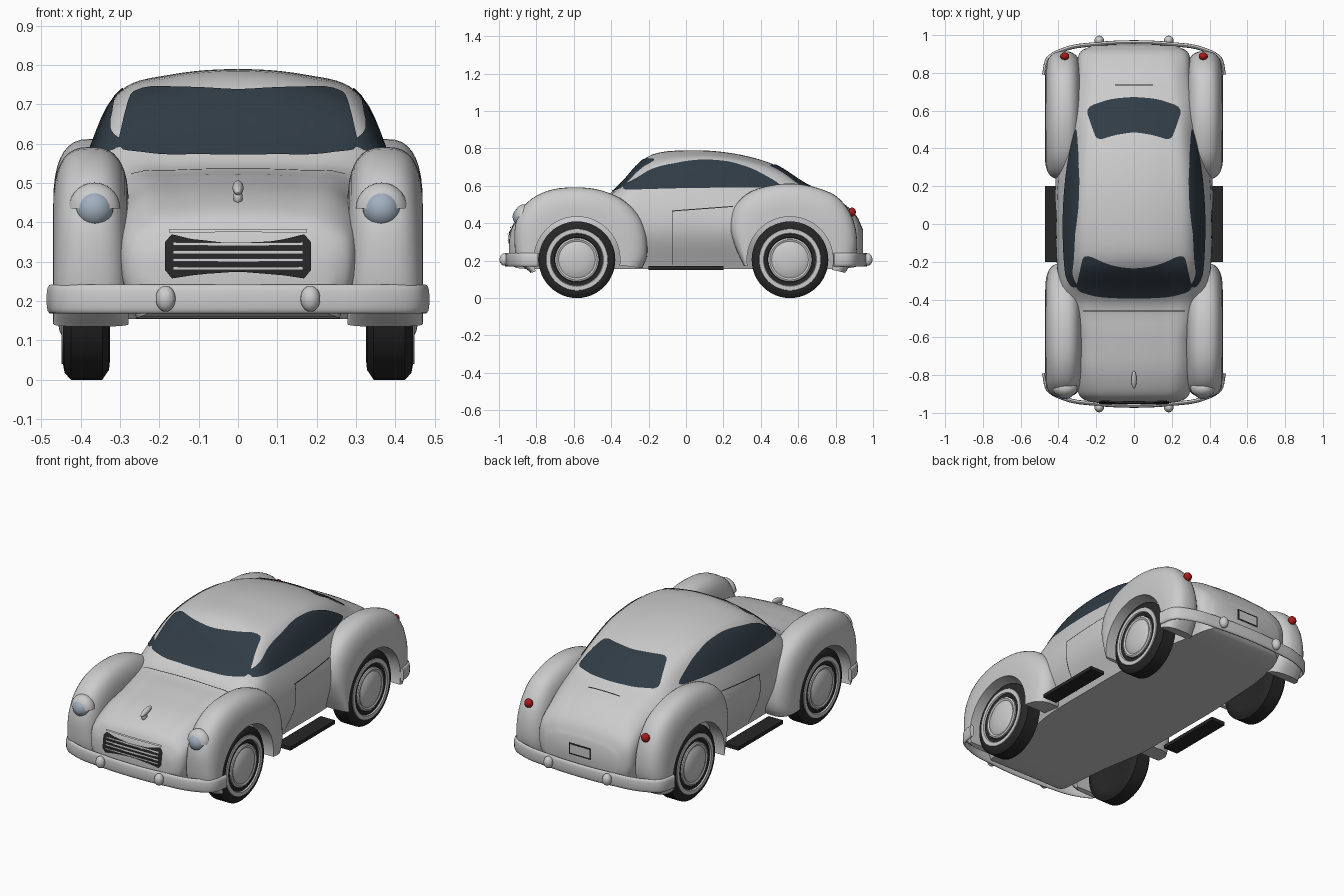
import bpy, bmesh, math
from mathutils import Vector, Matrix
from mathutils.bvhtree import BVHTree

if "Cube" in bpy.data.objects:
    bpy.data.objects.remove(bpy.data.objects["Cube"])


def material(name, r, g, b):
    m = bpy.data.materials.new(name)
    m.diffuse_color = (r, g, b, 1)
    m.use_nodes = True
    m.node_tree.nodes["Principled BSDF"].inputs["Base Color"].default_value = m.diffuse_color
    return m


GLASS = material("dark_glass", .03, .045, .06)
RUBBER = material("rubber", .02, .02, .02)
LENS = material("lens", .36, .43, .52)
RED = material("red_lens", .4, .01, .01)


def finish(name, bm, mat=None, mirror=False):
    me = bpy.data.meshes.new(name)
    bm.to_mesh(me)
    bm.free()
    ob = bpy.data.objects.new(name, me)
    bpy.context.collection.objects.link(ob)
    if mat:
        me.materials.append(mat)
    if mirror:
        ob.modifiers.new("Mirror", 'MIRROR').use_axis[0] = True
    return ob


def spline(pts, n):
    """Chord-length Catmull-Rom through points of any dimension."""
    P = [Vector(p) for p in pts]
    d = [(b - a).length for a, b in zip(P, P[1:])]
    s = [(b - a) / l for a, b, l in zip(P, P[1:], d)]
    T = [s[0]] + [(s[i-1] * d[i] + s[i] * d[i-1]) / (d[i-1] + d[i]) for i in range(1, len(s))] + [s[-1]]
    out = []
    for i, l in enumerate(d):
        for k in range(n):
            t = k / n
            out.append(P[i] * (2*t**3 - 3*t**2 + 1) + T[i] * l * (t**3 - 2*t**2 + t)
                       + P[i+1] * (3*t**2 - 2*t**3) + T[i+1] * l * (t**3 - t**2))
    return out + [P[-1]]


def loft(name, rings, mat=None, mirror=False, caps=True):
    bm = bmesh.new()
    V = [[bm.verts.new(p) for p in r] for r in rings]
    n = len(V[0])
    for a, b in zip(V, V[1:]):
        for i in range(n):
            j = (i + 1) % n
            bm.faces.new((a[i], a[j], b[j], b[i]))
    if caps:
        bm.faces.new(V[0])
        bm.faces.new(V[-1])
    bmesh.ops.recalc_face_normals(bm, faces=bm.faces)
    return finish(name, bm, mat, mirror)


def ball(name, loc, size, mat=None, mirror=False, tilt=0, cut=False):
    bm = bmesh.new()
    bmesh.ops.create_uvsphere(bm, u_segments=24, v_segments=14, radius=1)
    if cut:
        bmesh.ops.bisect_plane(bm, geom=bm.verts[:] + bm.edges[:] + bm.faces[:],
                               plane_co=(0, 0, 0), plane_no=(0, 0, -1), clear_outer=True)
    M = Matrix.Translation(loc) @ Matrix.Rotation(tilt, 4, 'X') @ Matrix.Diagonal((*size, 1))
    bmesh.ops.transform(bm, matrix=M, verts=bm.verts)
    return finish(name, bm, mat, mirror)


# Body shell: y, bottom z, bottom w, mid w, belt w, belt z, roof edge w, roof edge z, top z
sections = [
    (-.947, .21, .14, .19, .18, .28, .14, .29, .30),
    (-.935, .18, .20, .25, .24, .32, .18, .355, .37),
    (-.90, .16, .25, .29, .28, .36, .22, .405, .425),
    (-.80, .155, .26, .30, .30, .40, .24, .455, .475),
    (-.60, .155, .28, .32, .31, .44, .25, .50, .517),
    (-.42, .155, .31, .37, .34, .50, .28, .535, .55),
    (-.36, .155, .32, .385, .355, .535, .305, .57, .60),
    (-.18, .155, .33, .41, .37, .58, .29, .715, .768),
    (.03, .155, .33, .415, .375, .585, .285, .745, .79),
    (.26, .155, .33, .415, .36, .585, .27, .735, .772),
    (.48, .155, .32, .39, .325, .575, .25, .675, .71),
    (.64, .155, .31, .34, .30, .54, .24, .585, .61),
    (.80, .155, .28, .30, .28, .47, .22, .515, .535),
    (.90, .165, .25, .29, .27, .40, .20, .44, .455),
    (.945, .19, .18, .22, .21, .33, .16, .36, .37)]
rings = []
for y, zb, wb, w, wl, zl, wr, zr, zt in spline(sections, 5):
    half = [(wb, zb), (w, (zb + zl) / 2), (wl, zl), (wr, zr), (.6 * wr, zr + .68 * (zt - zr)), (0, zt)]
    full = half + [(-a, b) for a, b in reversed(half[:-1])]
    rings.append([(p.x, y, p.y) for p in spline(full, 6)])
body = loft("body_shell", rings)
tree = BVHTree.FromPolygons([v.co for v in body.data.vertices], [p.vertices[:] for p in body.data.polygons])


def panel(name, pts, axis, sign, off, mat=None, mirror=False, rounds=2):
    """Flat outline draped onto the body along one axis."""
    pts = [Vector(p) for p in pts]
    for _ in range(rounds):
        pts = [q for a, b in zip(pts, pts[1:] + pts[:1]) for q in (a * .8 + b * .2, a * .2 + b * .8)]
    u, v = [i for i in range(3) if i != axis]
    bm = bmesh.new()
    vs = []
    for p in pts:
        c = Vector()
        c[u], c[v], c[axis] = p.x, p.y, 2 * sign
        vs.append(bm.verts.new(c))
    bmesh.ops.triangulate(bm, faces=[bm.faces.new(vs)])
    for ax in (u, v):
        no = Vector()
        no[ax] = 1
        for k in range(-35, 36):
            bmesh.ops.bisect_plane(bm, geom=bm.verts[:] + bm.edges[:] + bm.faces[:],
                                   plane_co=no * (k * .03 + .001), plane_no=no)
    d = Vector()
    d[axis] = -sign
    lost = []
    for vert in bm.verts:
        hit, nor, _, _ = tree.ray_cast(vert.co, d)
        if hit is None:
            lost.append(vert)
        else:
            vert.co = hit + nor * off
    bmesh.ops.delete(bm, geom=lost, context='VERTS')
    bm.normal_update()
    bmesh.ops.reverse_faces(bm, faces=[f for f in bm.faces if f.normal.dot(d) > 0])
    return finish(name, bm, mat, mirror)


def sym(half):
    return half + [(-x, y) for x, y in reversed(half) if x > 0]


def bar(x, z, h):
    return [(-x, z - h), (x, z - h), (x, z + h), (-x, z + h)]


# Windows
panel("windshield", sym([(0, -.395), (.2, -.385), (.31, -.35), (.285, -.25), (.265, -.155), (.12, -.22), (0, -.235)]),
      2, 1, .004, GLASS)
panel("rear_window", sym([(0, .672), (.13, .66), (.255, .615), (.225, .52), (.195, .44), (.1, .47), (0, .485)]),
      2, 1, .004, GLASS)
panel("side_window", [(-.39, .575), (-.28, .63), (-.17, .70), (.07, .742), (.23, .73), (.36, .69),
                      (.51, .605), (.48, .59), (0, .588)], 0, 1, .004, GLASS, True)

# Panel seams
panel("door_seam", [(-.076, .18), (-.071, .18), (-.071, .463), (.25, .487), (.25, .492), (-.076, .468)],
      0, 1, .0015, RUBBER, True, 0)
panel("hood_seam", bar(.27, -.46, .0025), 2, 1, .0015, RUBBER, rounds=0)
panel("trunk_seam", bar(.1, .735, .003), 2, 1, .0015, RUBBER, rounds=0)

# Grille and licence plate
panel("grille_back", sym([(0, .345), (.1, .352), (.185, .372), (.185, .255), (.1, .268), (0, .275)]), 1, -1, .005, RUBBER, rounds=1)
for z in (.283, .303, .323, .343):
    panel("grille_bar", bar(.165, z, .004), 1, -1, .011, rounds=0)
panel("grille_top_trim", bar(.175, .376, .004), 1, -1, .008, rounds=0)
panel("plate_frame", bar(.07, .31, .033), 1, 1, .006, RUBBER, rounds=0)
panel("plate", bar(.06, .31, .024), 1, 1, .009, rounds=0)

# Fenders: section swept around each wheel arch
FRONT, REAR = (-.583, .205), (.556, .205)
front_profile = [(-.83, .135), (-.90, .20), (-.917, .30), (-.905, .42), (-.85, .51), (-.75, .57), (-.6, .592),
                 (-.45, .575), (-.33, .52), (-.24, .42), (-.208, .30), (-.215, .2), (-.235, .16)]
rear_profile = [(.31, .17), (.265, .27), (.235, .38), (.26, .49), (.33, .56), (.45, .602), (.57, .612),
                (.7, .59), (.81, .54), (.88, .45), (.912, .34), (.905, .22), (.85, .135)]
for name, hub, prof in (("front_fender", FRONT, front_profile), ("rear_fender", REAR, rear_profile)):
    c = Vector(hub)
    rings = []
    for p in spline(prof, 4):
        R = (p - c).length
        ring = []
        for k in range(19):
            a = math.pi * k / 18
            co, si = math.cos(a), max(0, math.sin(a))
            q = c + (p - c) * ((.23 + (R - .23) * si ** .75) / R)
            ring.append((.374 + .096 * math.copysign(abs(co) ** .75, co), q.x, q.y))
        rings.append(ring)
    loft(name, rings, None, True)


# Wheels
def lathe(name, prof, hub, mat=None, caps=True):
    loft(name, [[(x, hub[0] + r * math.cos(a), hub[1] + r * math.sin(a))
                 for a in [2 * math.pi * k / 48 for k in range(48)]] for x, r in prof], mat, True, caps)


for side, hub in (("front", FRONT), ("rear", REAR)):
    lathe(side + "_tyre", [(.335, .11), (.325, .15), (.328, .18), (.345, .205), (.425, .205), (.441, .187),
                           (.445, .165), (.44, .12), (.425, .115)], hub, RUBBER)
    lathe(side + "_whitewall", [(.438, .136), (.449, .142), (.449, .164), (.438, .168)], hub, None, False)
    lathe(side + "_hubcap", [(.42, .118), (.445, .117), (.449, .108), (.445, .098), (.454, .08),
                             (.461, .045), (.463, .01)], hub)

# Bumpers with overriders
half = [(.476, -.79), (.455, -.875), (.36, -.927), (.2, -.952), (0, -.962)]
path = spline(half + [(-x, y) for x, y in reversed(half[:-1])], 5)
for name, s in (("front", 1), ("rear", -1)):
    rings = []
    for i, p in enumerate(path):
        t = (path[min(i + 1, len(path) - 1)] - path[max(i - 1, 0)]).normalized()
        ring = []
        for k in range(16):
            a = 2 * math.pi * k / 16
            q = p + Vector((-t.y, t.x)) * .011 * math.cos(a)
            si = math.sin(a)
            ring.append((q.x, s * q.y, .205 + .037 * math.copysign(abs(si) ** .6, si)))
        rings.append(ring)
    loft(name + "_bumper", rings)
    ball(name + "_overrider", (.184, -.972 * s, .206), (.025, .025, .033), None, True)

# Lights
ball("headlight", (.365, -.882, .435), (.048, .045, .048), LENS, True)
ball("headlight_brow", (.365, -.868, .435), (.066, .05, .066), None, True, 0, True)
ball("tail_light", (.367, .888, .46), (.024, .02, .024), RED, True)

# Hood ornament
ball("hood_ornament", (0, -.825, .488), (.014, .048, .015), None, False, .25)
ball("ornament_base", (0, -.84, .463), (.012, .02, .02))

# Running boards
bm = bmesh.new()
bmesh.ops.create_cube(bm, size=1)
bmesh.ops.transform(bm, matrix=Matrix.Translation((.425, 0, .161)) @ Matrix.Diagonal((.09, .4, .02, 1)), verts=bm.verts)
finish("running_board", bm, RUBBER, True)

bpy.ops.object.select_all(action='SELECT')
bpy.context.view_layer.objects.active = body
bpy.ops.object.shade_smooth_by_angle(angle=math.radians(40))
